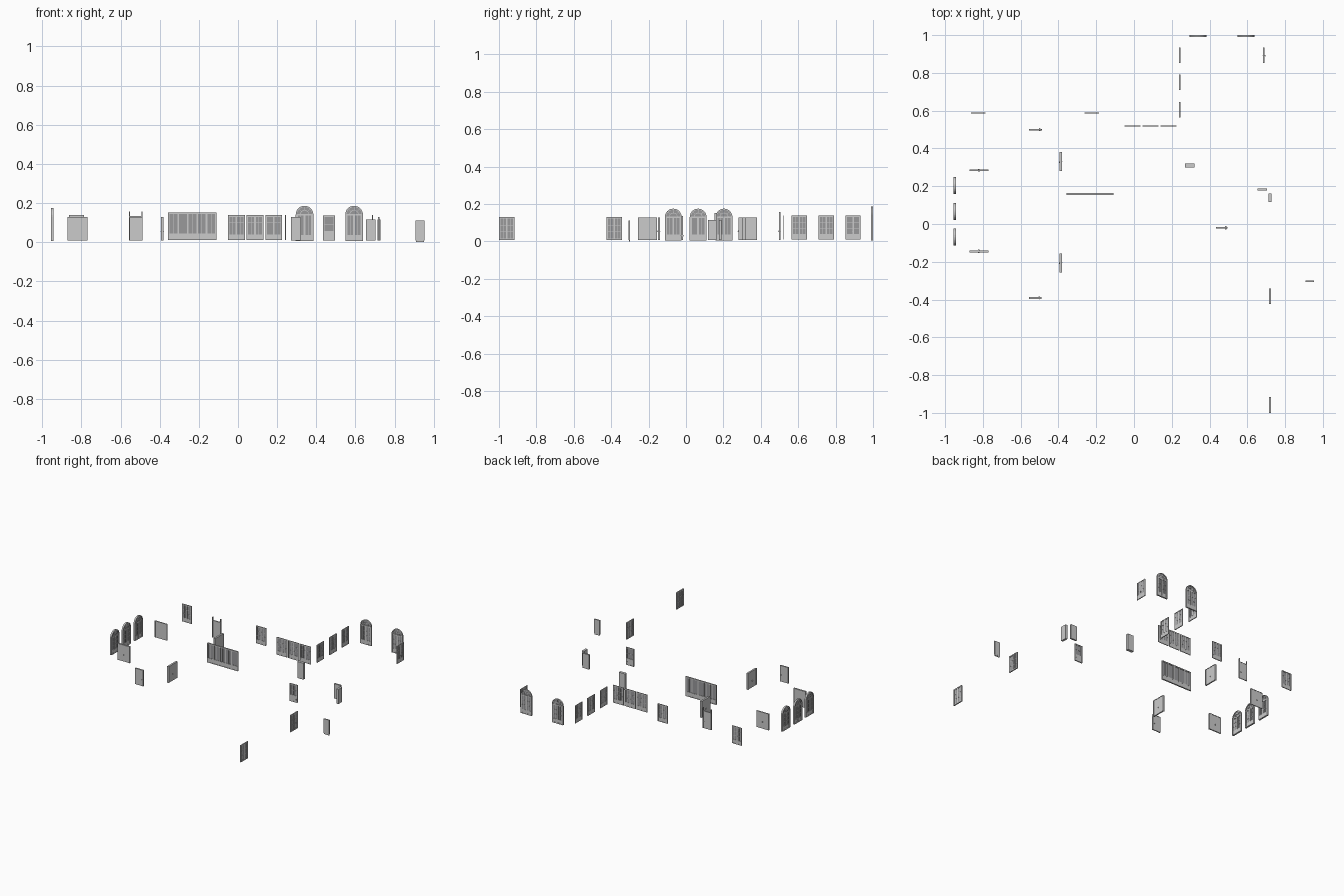
import bpy, bmesh, math
from mathutils import Matrix

if "Cube" in bpy.data.objects:
    bpy.data.objects.remove(bpy.data.objects["Cube"])

glass_mat = bpy.data.materials.new("glass_grey")
glass_mat.diffuse_color = (0.32, 0.32, 0.33, 1)
glass_mat.use_nodes = True
glass_mat.node_tree.nodes["Principled BSDF"].inputs["Base Color"].default_value = glass_mat.diffuse_color


def prism(bm, pts, t, v=0):
    """Extrude an outline in (width, height) by thickness t, centred at depth v."""
    a = [bm.verts.new((x, v - t / 2, z)) for x, z in pts]
    b = [bm.verts.new((x, v + t / 2, z)) for x, z in pts]
    bm.faces.new(a)
    bm.faces.new(b[::-1])
    n = len(pts)
    for i in range(n):
        j = (i + 1) % n
        bm.faces.new((a[j], a[i], b[i], b[j]))


def box(bm, x0, x1, z0, z1, t, v=0):
    prism(bm, [(x0, z0), (x1, z0), (x1, z1), (x0, z1)], t, v)


def arc(r, zc, n=16):
    return [(r * math.cos(math.pi * i / n), zc + r * math.sin(math.pi * i / n)) for i in range(n + 1)]


def rim(bm, x0, x1, z0, z1, w, t):
    box(bm, x0, x0 + w, z0, z1, t)
    box(bm, x1 - w, x1, z0, z1, t)
    box(bm, x0 + w, x1 - w, z0, z0 + w, t)
    box(bm, x0 + w, x1 - w, z1 - w, z1, t)


def bars(bm, x0, x1, z0, z1, cols, rows, t, w=0.0016):
    for i in range(1, cols):
        x = x0 + (x1 - x0) * i / cols
        box(bm, x - w / 2, x + w / 2, z0, z1, t)
    for i in range(1, rows):
        z = z0 + (z1 - z0) * i / rows
        box(bm, x0, x1, z - w / 2, z + w / 2, t * 0.9)


def handle(bm, x, z, t):
    for s in (-1, 1):
        box(bm, x - 0.0015, x + 0.0015, z - 0.004, z + 0.004, 0.004, s * (t / 2 + 0.001))
        box(bm, x - 0.006, x + 0.002, z - 0.001, z + 0.001, 0.002, s * (t / 2 + 0.004))


def place(name, bm, x, y, side, mat=None):
    bmesh.ops.recalc_face_normals(bm, faces=bm.faces)
    if side:
        bm.transform(Matrix.Rotation(math.pi / 2, 4, 'Z'))
    me = bpy.data.meshes.new(name)
    bm.to_mesh(me)
    bm.free()
    ob = bpy.data.objects.new(name, me)
    ob.location = (x, y, 0)
    bpy.context.collection.objects.link(ob)
    if mat:
        me.materials.append(mat)


def window(x, y, w, side=False, z0=0.01, z1=0.138, sill=0.026, t=0.006, bays=2, rows=3, knob=False, name="window"):
    """Casements with glazing bars above a solid lower panel."""
    f, g = bmesh.new(), bmesh.new()
    h = w / 2
    rim(f, -h, h, z0, z1, 0.004, t)
    zs = z0 + sill
    if sill:
        box(f, -h + 0.004, h - 0.004, z0 + 0.004, zs, t * 0.7)
    else:
        zs = z0 + 0.004
    bw = (w - 0.008) / bays
    for i in range(bays):
        a = -h + 0.004 + i * bw
        rim(f, a, a + bw, zs, z1 - 0.004, 0.004, t * 0.8)
        bars(f, a + 0.004, a + bw - 0.004, zs + 0.004, z1 - 0.008, 2, rows, t * 0.6)
    box(g, -h + 0.004, h - 0.004, zs, z1 - 0.005, t * 0.25)
    if knob:
        handle(f, 0, 0.055, t)
    place(name + "_frame", f, x, y, side)
    place(name + "_glass", g, x, y, side, glass_mat)


def arched(x, y, w, top, side=False, t=0.01):
    """Double glazed door under a half-round fanlight."""
    f, g = bmesh.new(), bmesh.new()
    r = w / 2
    zc = top - r
    z0 = 0.006
    for s in (-1, 1):
        a, b = sorted((s * r, s * (r - 0.006)))
        box(f, a, b, z0, zc, t)
        a, b = sorted((0, s * (r - 0.006)))
        rim(f, a, b, z0 + 0.003, zc, 0.005, t * 0.8)
        box(f, a + 0.005, b - 0.005, z0 + 0.008, 0.037, t * 0.6)
        bars(f, a + 0.005, b - 0.005, 0.037, zc - 0.005, 2, 3, t * 0.6, 0.002)
    box(f, -r + 0.006, r - 0.006, z0, z0 + 0.003, t)
    prism(f, arc(r, zc) + arc(r - 0.006, zc)[::-1], t)
    prism(f, arc(r * 0.52, zc) + arc(r * 0.52 - 0.003, zc)[::-1], t * 0.6)
    box(f, -r + 0.006, r - 0.006, zc, zc + 0.004, t * 0.9)
    # fan spokes
    for k in range(1, 4):
        a = math.pi * k / 4
        c, s = math.cos(a), math.sin(a)
        p = 0.001
        q = [(r * 0.5, -p), (r - 0.005, -p), (r - 0.005, p), (r * 0.5, p)]
        prism(f, [(u * c - v * s, zc + u * s + v * c) for u, v in q], t * 0.6)
    prism(g, [(-r + 0.005, 0.036), (r - 0.005, 0.036)] + arc(r - 0.005, zc), t * 0.2)
    place("arched_door_frame", f, x, y, side)
    place("arched_door_glass", g, x, y, side, glass_mat)


def door(x, y, w, side=False, z0=0.008, z1=0.128, t=0.01, knob=True, posts=0):
    """Plain leaf in a thin jamb, optionally with tall side posts."""
    f = bmesh.new()
    h = w / 2
    for s in (-1, 1):
        a, b = sorted((s * h, s * (h - 0.004)))
        box(f, a, b, z0, posts or z1, t)
    box(f, -h + 0.004, h - 0.004, z1 - 0.004, z1, t)
    box(f, -h + 0.004, h - 0.004, z0, z1 - 0.004, t * 0.7)
    if knob:
        handle(f, h - 0.010 if w < 0.09 else 0, 0.055, t * 0.7)
    place("door_leaf", f, x, y, side)


def cabinet(x, y, w, z1, t, side=False):
    f = bmesh.new()
    box(f, -w / 2, w / 2, 0.008, z1, t)
    place("closet_door", f, x, y, side)


# arched doors on the back and left walls
for x in (0.34, 0.593):
    arched(x, 0.995, 0.09, 0.186)
for y in (-0.068, 0.065, 0.203):
    arched(-0.949, y, 0.09, 0.175, True, 0.012)

# windows of the back wing
for y in (0.605, 0.75, 0.893):
    window(0.242, y, 0.082, True)
window(0.687, 0.893, 0.082, True, knob=True)
for x in (-0.008, 0.087, 0.183):
    window(x, 0.52, 0.086, t=0.005)
for x in (-0.825, -0.224):
    window(x, 0.588, 0.078)

# tall windows of the front right wall
for y in (-0.383, -0.958):
    window(0.72, y, 0.083, True, z0=0.008, z1=0.13, sill=0.004, t=0.008)

# long glazed screen
window(-0.233, 0.158, 0.248, z0=0.01, z1=0.152, sill=0.03, t=0.01, bays=5, rows=1, name="glazed_screen")

# solid doors
door(-0.387, 0.33, 0.1, True, t=0.013)
door(-0.387, -0.206, 0.1, True, t=0.013)
door(-0.82, 0.284, 0.1, t=0.008)
door(-0.82, -0.145, 0.1, t=0.012)
door(-0.522, 0.5, 0.068, z1=0.134, t=0.008, posts=0.158)
door(-0.522, -0.392, 0.066, z1=0.125, t=0.01)

# half glazed entrance door
window(0.465, -0.02, 0.062, z0=0.008, z1=0.136, sill=0.045, t=0.008, bays=1, rows=2, name="entrance_door")
hb = bmesh.new()
handle(hb, 0.022, 0.03, 0.007)
place("entrance_handle", hb, 0.465, -0.02, False)

# closet doors
cabinet(0.295, 0.309, 0.05, 0.128, 0.02)
cabinet(0.678, 0.183, 0.05, 0.115, 0.012)
cabinet(0.721, 0.14, 0.045, 0.115, 0.016, True)
cabinet(0.93, -0.303, 0.044, 0.112, 0.008)
bm = bmesh.new()
box(bm, -0.02, 0.02, 0.0, 0.008, 0.006)
place("closet_threshold", bm, 0.93, -0.303, False)
